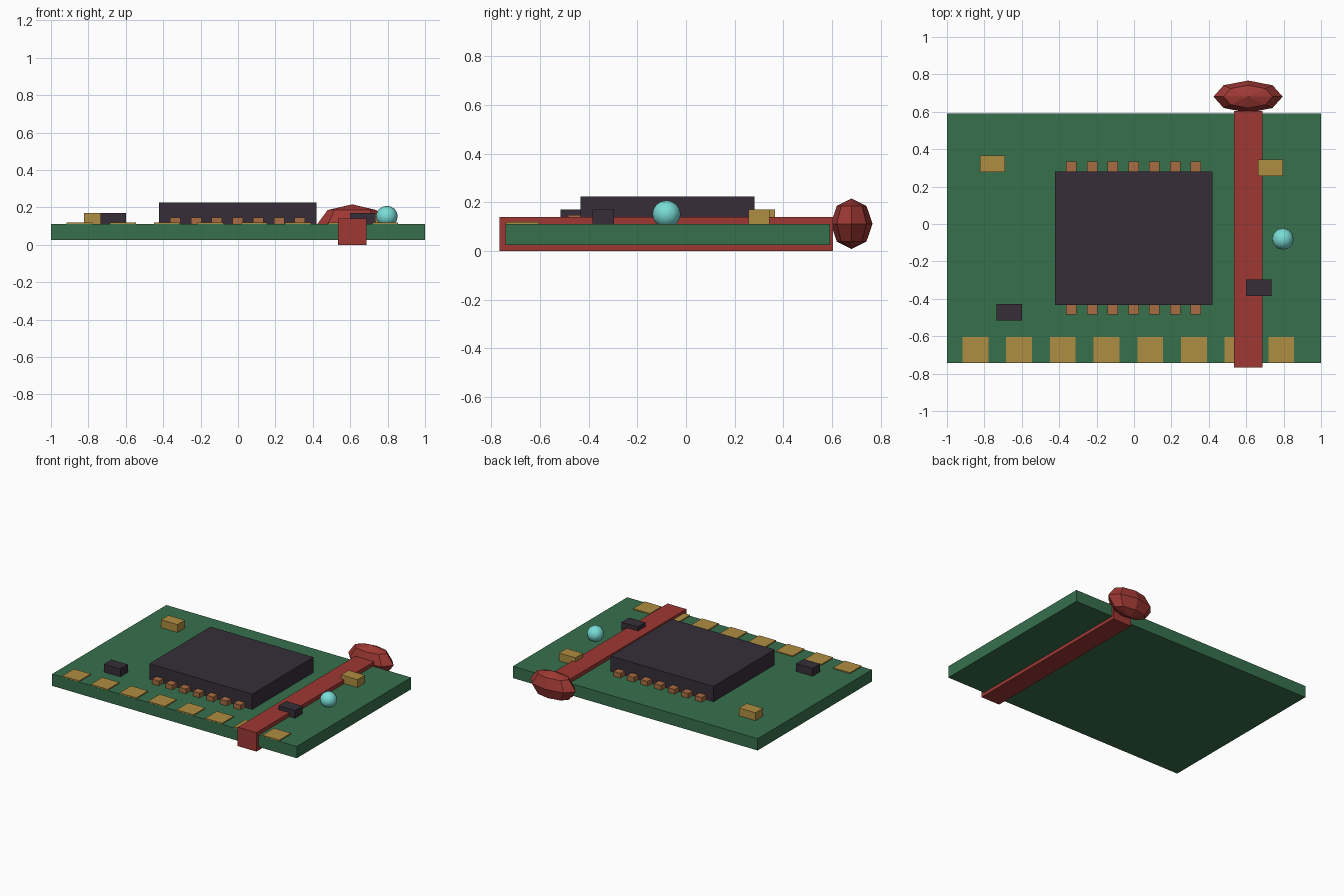
import bpy
import math

if "Cube" in bpy.data.objects:
    bpy.data.objects.remove(bpy.data.objects["Cube"])


def material(name, rgb):
    m = bpy.data.materials.new(name)
    m.diffuse_color = (*rgb, 1.0)
    m.use_nodes = True
    m.node_tree.nodes["Principled BSDF"].inputs["Base Color"].default_value = m.diffuse_color
    return m


GREEN = material("board green", (0.038, 0.162, 0.073))
DARK = material("chip dark", (0.037, 0.027, 0.040))
RED = material("wax red", (0.342, 0.040, 0.034))
GOLD = material("gold", (0.430, 0.270, 0.054))
COPPER = material("copper", (0.392, 0.150, 0.054))
CYAN = material("lamp cyan", (0.190, 0.720, 0.680))

TOP = 0.112  # upper face of the board


def box(name, x0, x1, y0, y1, z0, z1, mat):
    bpy.ops.mesh.primitive_cube_add(size=1)
    ob = bpy.context.object
    ob.name = name
    for v in ob.data.vertices:
        v.co = (x1 if v.co.x > 0 else x0,
                y1 if v.co.y > 0 else y0,
                z1 if v.co.z > 0 else z0)
    ob.data.materials.append(mat)
    return ob


def ball(name, centre, radii, segments, rings, mat, smooth=False):
    bpy.ops.mesh.primitive_uv_sphere_add(
        segments=segments, ring_count=rings, radius=1, location=centre)
    ob = bpy.context.object
    ob.name = name
    ob.scale = radii
    ob.data.materials.append(mat)
    if smooth:
        bpy.ops.object.shade_smooth_by_angle(angle=math.radians(60))
    return ob


# Circuit board and main chip
box("board", -1, 1, -0.742, 0.592, 0.025, TOP, GREEN)
box("main_chip", -0.422, 0.419, -0.433, 0.282, TOP, 0.225, DARK)

# Chip pins along the front and back edges
for i in range(7):
    x = -0.335 + i * 0.111
    box(f"front_pin_{i + 1}", x - 0.028, x + 0.028, -0.485, -0.425, TOP, 0.147, COPPER)
    box(f"back_pin_{i + 1}", x - 0.028, x + 0.028, 0.275, 0.334, TOP, 0.147, COPPER)

# Flat contact pads on the front edge
for i in range(8):
    x = -0.848 + i * 0.2336
    box(f"contact_pad_{i + 1}", x - 0.069, x + 0.069, -0.741, -0.605, TOP - 0.002, 0.12, GOLD)

# Small surface components
for name, x, y, mat in (("capacitor_left", -0.757, 0.322, GOLD),
                        ("capacitor_right", 0.73, 0.30, GOLD),
                        ("resistor_left", -0.667, -0.473, DARK),
                        ("resistor_right", 0.667, -0.34, DARK)):
    box(name, x - 0.067, x + 0.067, y - 0.044, y + 0.044, TOP, 0.17, mat)

# Status lamp
ball("status_lamp", (0.796, -0.08, 0.152), (0.058, 0.058, 0.056), 12, 8, CYAN, True)

# Strap wrapped around the board, closed by a faceted wax seal at the back
box("strap", 0.535, 0.688, -0.767, 0.605, 0, 0.14, RED)
ball("wax_seal", (0.61, 0.681, 0.112), (0.185, 0.086, 0.104), 8, 4, RED)
